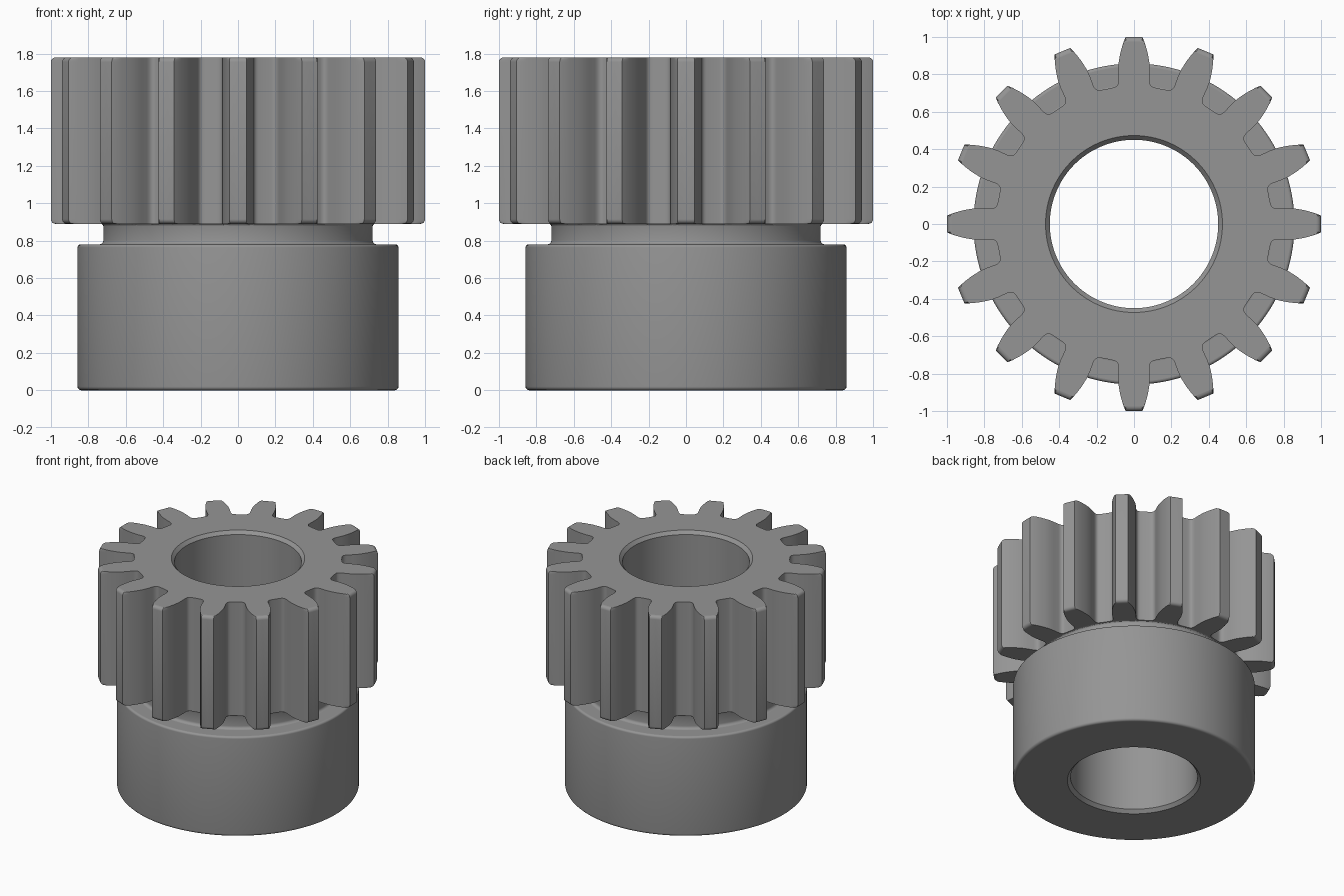
import bpy, bmesh
from math import sin, cos, pi, radians

if "Cube" in bpy.data.objects:
    bpy.data.objects.remove(bpy.data.objects["Cube"])

TEETH = 16

# Half a tooth as (radius, degrees from the tooth centre), tip to root
half = [(1.0, 0), (1 / cos(radians(1.3)), 1.3), (1 / cos(radians(2.55)), 2.55),
        (0.978, 3.2), (0.95, 3.85), (0.92, 4.5), (0.89, 5.05), (0.86, 5.55),
        (0.82, 5.9), (0.775, 6.1), (0.76, 6.3), (0.748, 6.75), (0.741, 7.4),
        (0.738, 8.4), (0.737, 9.8), (0.736, 11.25)]
tooth = [(r, -a) for r, a in half[:0:-1]] + half[:-1]
outline = [(r, radians(a + i * 360 / TEETH)) for i in range(TEETH) for r, a in tooth]


def arc(cr, cz, rad, a0, a1, n=5):
    """Rounded corner of the turned profile."""
    return [(cr + rad * cos(radians(a0 + (a1 - a0) * i / n)),
             cz + rad * sin(radians(a0 + (a1 - a0) * i / n)), False) for i in range(n + 1)]


# Turned profile (radius, z, toothed); toothed rings are capped at that radius
profile = [(0.45, 0.025, False), (0.45, 1.755, False), (0.473, 1.78, False)]
# toothed section with turned tip corners
profile += [(r, z, True) for r, z, _ in arc(0.975, 1.755, 0.025, 90, 0)]
profile[-1] = (2, 1.755, True)
profile += [(2, 0.915, True)]
profile += [(r, z, True) for r, z, _ in arc(0.975, 0.915, 0.025, 0, -90)][1:]
# relief groove
profile += arc(0.733, 0.877, 0.013, 90, 180, 3)
profile += arc(0.742, 0.802, 0.022, 180, 270)
# hub
profile += arc(0.842, 0.764, 0.016, 90, 0)
profile += arc(0.838, 0.02, 0.02, 0, -90)
profile += [(0.473, 0, False)]

bm = bmesh.new()
rings = []
for r, z, toothed in profile:
    ring = []
    for ro, a in outline:
        rad = min(ro, r) if toothed else r
        ring.append(bm.verts.new((rad * cos(a), rad * sin(a), z)))
    rings.append(ring)

n = len(outline)
for k, lower in enumerate(rings):
    upper = rings[(k + 1) % len(rings)]
    for i in range(n):
        j = (i + 1) % n
        bm.faces.new((lower[i], lower[j], upper[j], upper[i]))
bmesh.ops.recalc_face_normals(bm, faces=bm.faces)

mesh = bpy.data.meshes.new("pinion_gear")
bm.to_mesh(mesh)
bm.free()
gear = bpy.data.objects.new("pinion_gear", mesh)
bpy.context.collection.objects.link(gear)
bpy.context.view_layer.objects.active = gear
gear.select_set(True)
bpy.ops.object.shade_smooth_by_angle(angle=radians(30))

# Flat end faces stay flat shaded
for face in mesh.polygons:
    if abs(face.normal.z) > 0.999:
        face.use_smooth = False

# Dark steel
steel = bpy.data.materials.new("dark_steel")
steel.diffuse_color = (0.3, 0.3, 0.3, 1)
steel.use_nodes = True
steel.node_tree.nodes["Principled BSDF"].inputs["Base Color"].default_value = steel.diffuse_color
mesh.materials.append(steel)
